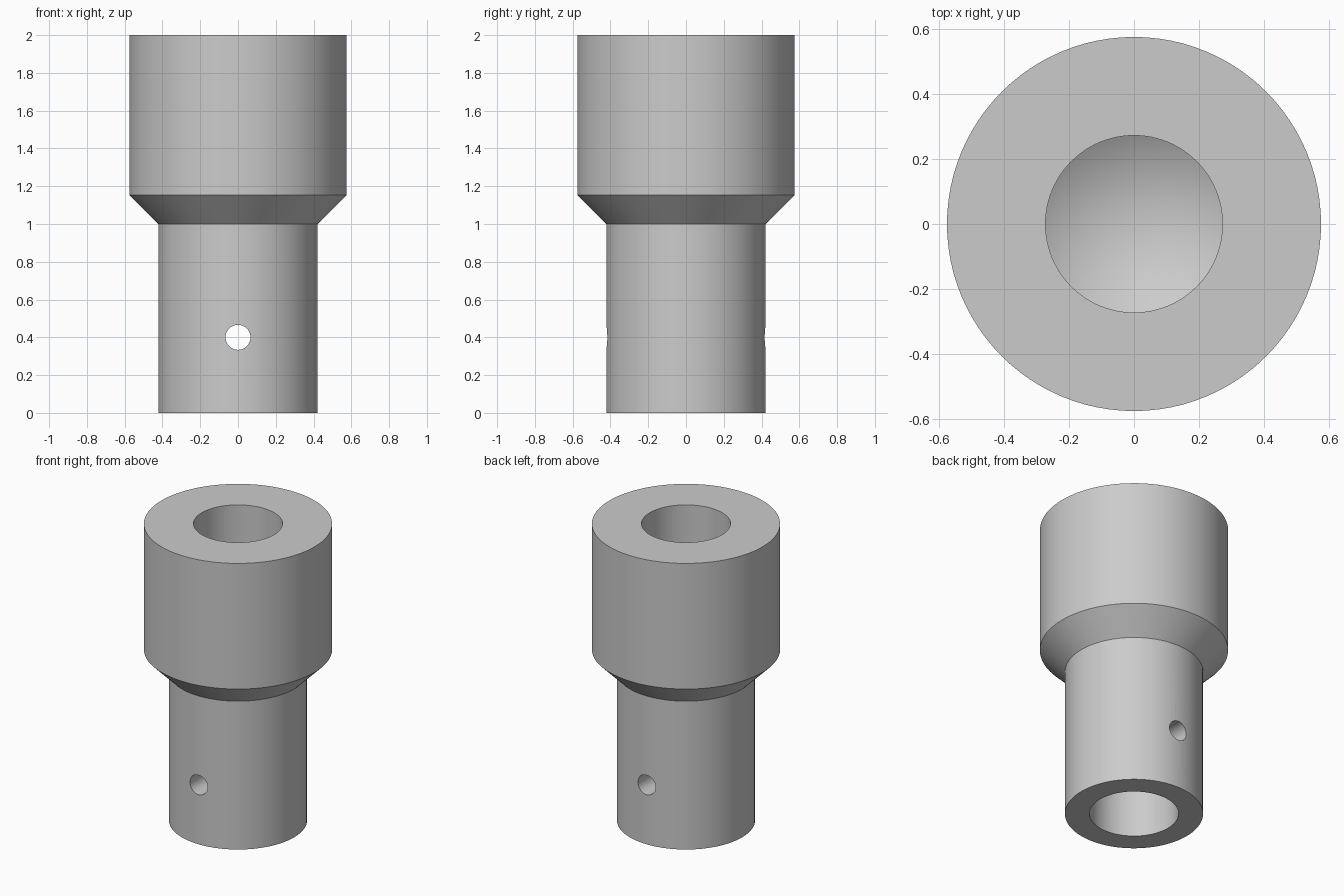
import bpy
import bmesh
import math

if "Cube" in bpy.data.objects:
    bpy.data.objects.remove(bpy.data.objects["Cube"], do_unlink=True)

SEGMENTS = 96
HEAD_R, SHANK_R, BORE_R, PIN_R = 0.575, 0.422, 0.272, 0.066
TIP = BORE_R * math.tan(math.radians(31))  # drill point depth
TOP_BORE_END, BOTTOM_BORE_END = 1.2, 0.75

# Plain grey metal
steel = bpy.data.materials.new("grey steel")
steel.use_nodes = True
grey = (0.6, 0.6, 0.6, 1)
steel.diffuse_color = grey
steel.node_tree.nodes["Principled BSDF"].inputs["Base Color"].default_value = grey


def lathe(name, profile):
    """Revolve a radius/height profile about the z axis."""
    bm = bmesh.new()
    verts = [bm.verts.new((r, 0, z)) for r, z in profile]
    edges = [bm.edges.new(pair) for pair in zip(verts, verts[1:])]
    bmesh.ops.spin(bm, geom=verts + edges, cent=(0, 0, 0), axis=(0, 0, 1),
                   angle=math.tau, steps=SEGMENTS, use_merge=False)
    bmesh.ops.remove_doubles(bm, verts=bm.verts, dist=0.0001)
    bmesh.ops.recalc_face_normals(bm, faces=bm.faces)
    mesh = bpy.data.meshes.new(name)
    bm.to_mesh(mesh)
    bm.free()
    obj = bpy.data.objects.new(name, mesh)
    bpy.context.collection.objects.link(obj)
    mesh.materials.append(steel)
    return obj


# Stepped sleeve with a conical-ended bore at each end
sleeve = lathe("stepped_sleeve", [
    (0, BOTTOM_BORE_END + TIP), (BORE_R, BOTTOM_BORE_END), (BORE_R, 0),
    (SHANK_R, 0), (SHANK_R, 1.0), (HEAD_R, 1.153), (HEAD_R, 2),
    (BORE_R, 2), (BORE_R, TOP_BORE_END), (0, TOP_BORE_END - TIP),
])

# Pin hole through the shank, front to back
bpy.ops.mesh.primitive_cylinder_add(vertices=48, radius=PIN_R, depth=2,
                                    location=(0, 0, 0.4),
                                    rotation=(math.pi / 2, 0, 0))
cutter = bpy.context.object
cutter.name = "pin_hole_cutter"
cutter.data.materials.append(steel)

cut = sleeve.modifiers.new("pin_hole", "BOOLEAN")
cut.operation = "DIFFERENCE"
cut.solver = "EXACT"
cut.object = cutter
bpy.ops.object.select_all(action="DESELECT")
sleeve.select_set(True)
bpy.context.view_layer.objects.active = sleeve
bpy.ops.object.modifier_apply(modifier=cut.name)
bpy.data.objects.remove(cutter, do_unlink=True)

# Smooth walls, crisp rims
bpy.ops.object.shade_smooth_by_angle(angle=math.radians(25))
